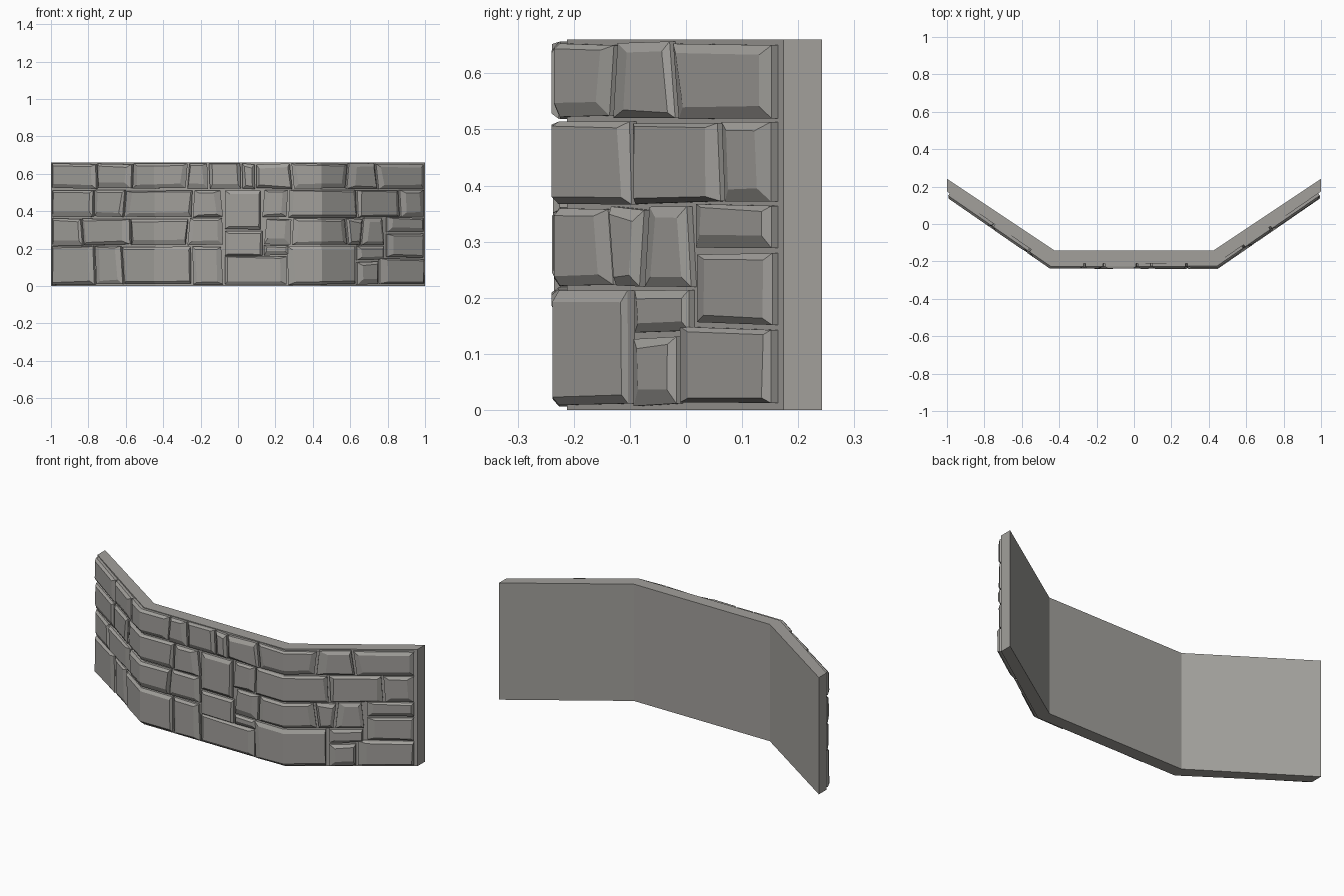
import bpy, bmesh, random
from mathutils import Vector

if "Cube" in bpy.data.objects:
    bpy.data.objects.remove(bpy.data.objects["Cube"])

random.seed(4)
H, BX, YF, YE = 0.66, 0.44, -0.212, 0.174   # height, bend x, front y, end y
END = 0.99

stone_mat = bpy.data.materials.new("grey stone")
stone_mat.diffuse_color = (0.36, 0.35, 0.33, 1)
stone_mat.use_nodes = True
stone_mat.node_tree.nodes["Principled BSDF"].inputs["Base Color"].default_value = stone_mat.diffuse_color


def finish(bm, name):
    bmesh.ops.recalc_face_normals(bm, faces=bm.faces)
    me = bpy.data.meshes.new(name)
    bm.to_mesh(me)
    bm.free()
    ob = bpy.data.objects.new(name, me)
    me.materials.append(stone_mat)
    bpy.context.collection.objects.link(ob)


# Bent backing wall: mirrored plan outline, extruded up
bm = bmesh.new()
half = [(BX, YF), (1, YE), (1, 0.242), (0.425, -0.142)]
plan = half + [(-x, y) for x, y in reversed(half)]
lo, hi = [[bm.verts.new((x, y, z)) for x, y in plan] for z in (0, H)]
for i in range(8):
    j = (i + 1) % 8
    bm.faces.new((lo[i], lo[j], hi[j], hi[i]))
for ring in (lo, hi):
    bm.faces.new(ring[:4])
    bm.faces.new(ring[4:])
    bm.faces.new((ring[0], ring[3], ring[4], ring[7]))
finish(bm, "backing_wall")


def on_wall(x, z, d):
    """Point at distance d in front of the bent wall face."""
    s = 1 if x > 0 else -1
    slant = Vector((s * (YE - YF), BX - 1)).normalized()
    if abs(abs(x) - BX) < 1e-5:
        n = (slant + Vector((0, -1))) / (1 - slant.y)
    else:
        n = slant if abs(x) > BX else Vector((0, -1))
    y = YF + max(0, abs(x) - BX) * (YE - YF) / (1 - BX)
    return (max(-0.997, min(0.997, x + n.x * d)), y + n.y * d, z)


def ring_points(c):
    """Corners bl, br, tr, tl with extra points where the wall bends."""
    out = []
    for i in range(4):
        a, b = c[i], c[(i + 1) % 4]
        out.append(a)
        for bx in (-BX, BX):
            if i % 2 == 0 and (a[0] - bx) * (b[0] - bx) < 0:
                t = (bx - a[0]) / (b[0] - a[0])
                out.append((bx, a[1] + t * (b[1] - a[1])))
    return out


def stone(bm, x0, x1, z0, z1, lean0=0, lean1=0):
    """Chiselled block; lean shifts the top of the left / right side."""
    def j():
        return random.uniform(-0.004, 0.004)
    base = [(x0, z0 + j()), (x1, z0 + j()), (x1 + lean1, z1 + j()), (x0 + lean0, z1 + j())]
    depth = random.uniform(0.021, 0.028)
    l, r = (min(random.uniform(0.006, 0.035), (x1 - x0) * 0.22) for _ in range(2))
    b, t = random.uniform(0.008, 0.03), random.uniform(0.005, 0.02)
    inset = [(l, b), (-r, b), (-r, -t), (l, -t)]
    face = [(x + dx + j(), z + dz + j()) for (x, z), (dx, dz) in zip(base, inset)]
    rings = [[bm.verts.new(on_wall(x, z, d)) for x, z in ring_points(pts)]
             for pts, d in ((base, -0.004), (base, depth * 0.55), (face, depth))]
    n = len(rings[0])
    for a, c in zip(rings, rings[1:]):
        for i in range(n):
            k = (i + 1) % n
            bm.faces.new((a[i], a[k], c[k], c[i]))
    for ring in (rings[0], rings[2]):
        if n == 6:   # stone folded around a bend
            bm.faces.new((ring[0], ring[1], ring[4], ring[5]))
            bm.faces.new(ring[1:5])
        else:
            bm.faces.new(ring)


def run(bm, z0, z1, joints):
    """Row of stones between shared, slightly leaning joints."""
    leans = [random.uniform(-0.015, 0.015) if abs(x) < END else 0 for x in joints]
    for i in range(len(joints) - 1):
        stone(bm, joints[i] + 0.005, joints[i + 1] - 0.005, z0, z1, leans[i], leans[i + 1])


# Four courses, each one or two runs of stones
courses = {
    "bottom": (0.01, 0.21, [-END, -.755, -.605, -.245, -.075], [.265, .62]),
    "second": (0.22, 0.36, [-END, -.82, -.565, -.275, -.075], [.135, .285, .58, .65, .78]),
    "third": (0.37, 0.51, [-END, -.765, -.605, -.245, -.075], [.125, .265, .63, .86, END]),
    "top": (0.522, 0.653, [-END, -.745, -.56, -.275, -.155, .02, .095, .295, .57, .74, END]),
}
for name, (z0, z1, *runs) in courses.items():
    bm = bmesh.new()
    for joints in runs:
        run(bm, z0, z1, joints)
    finish(bm, name + "_course_stones")

# Odd stones that break the courses
bm = bmesh.new()
for s in [(-.07, .26, .01, .155), (-.07, .13, .165, .295), (-.07, .12, .305, .51),
          (.14, .27, .165, .215), (.63, .74, .01, .13), (.63, .77, .14, .21),
          (.75, .985, .01, .145), (.79, .985, .155, .28), (.79, .985, .29, .365)]:
    stone(bm, *s)
finish(bm, "odd_stones")
